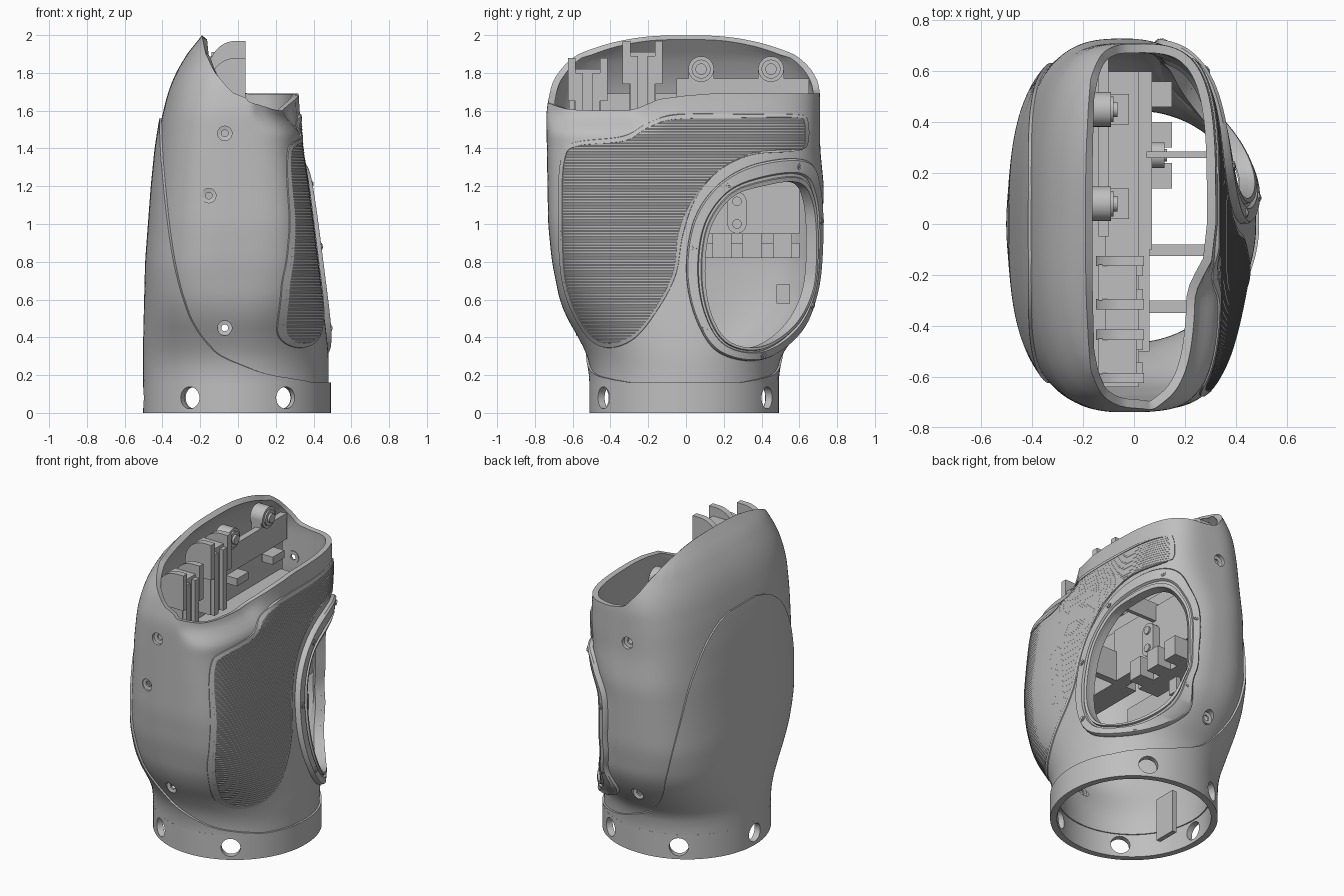
import bpy, bmesh, math
from mathutils import Vector, Matrix

if "Cube" in bpy.data.objects:
    bpy.data.objects.remove(bpy.data.objects["Cube"])

grey = bpy.data.materials.new("shell_grey")
grey.use_nodes = True
grey.diffuse_color = (0.52, 0.52, 0.52, 1)
grey.node_tree.nodes["Principled BSDF"].inputs["Base Color"].default_value = grey.diffuse_color


# --- small helpers
def table(v, pts):
    for (a, p), (b, q) in zip(pts, pts[1:]):
        if v <= b:
            return p + (q - p) * max(0, (v - a) / (b - a))
    return pts[-1][1]


def smooth(v):
    v = min(1, max(0, v))
    return v * v * (3 - 2 * v)


def loop_curve(pts, k=10):
    out, n = [], len(pts)
    for i in range(n):
        a, b, c, d = (Vector(pts[(i + j) % n]) for j in (-1, 0, 1, 2))
        for s in range(k):
            t = s / k
            out.append(0.5 * (2 * b + (c - a) * t + (2 * a - 5 * b + 4 * c - d) * t * t
                              + (3 * b - a - 3 * c + d) * t ** 3))
    return out


def make(name, bm, angle=35, solid=0.0, cutter=None):
    bmesh.ops.recalc_face_normals(bm, faces=bm.faces[:])
    mesh = bpy.data.meshes.new(name)
    bm.to_mesh(mesh)
    bm.free()
    ob = bpy.data.objects.new(name, mesh)
    bpy.context.collection.objects.link(ob)
    mesh.materials.append(grey)
    bpy.ops.object.select_all(action='DESELECT')
    ob.select_set(True)
    bpy.context.view_layer.objects.active = ob
    if solid:
        m = ob.modifiers.new("wall", 'SOLIDIFY')
        m.thickness, m.offset = solid, -1
        bpy.ops.object.modifier_apply(modifier="wall")
    if cutter:
        m = ob.modifiers.new("holes", 'BOOLEAN')
        m.object, m.operation, m.solver = cutter, 'DIFFERENCE', 'EXACT'
        bpy.ops.object.modifier_apply(modifier="holes")
    bpy.ops.object.shade_smooth_by_angle(angle=math.radians(angle))
    return ob


def add_grid(bm, rows, closed=False, wrap_rows=False, caps=False):
    vs = [[bm.verts.new(p) for p in r] for r in rows]
    for a, b in zip(vs, vs[1:] + (vs[:1] if wrap_rows else [])):
        for i in range(len(a) - (not closed)):
            j = (i + 1) % len(a)
            bm.faces.new((a[i], a[j], b[j], b[i]))
    if caps:
        bm.faces.new(vs[0])
        bm.faces.new(vs[-1])
    return bm


def grid(rows, **options):
    return add_grid(bmesh.new(), rows, **options)


def add_cyl(bm, centre, axis, r, depth, seg=32):
    rot = Vector((0, 0, 1)).rotation_difference(Vector(axis)).to_matrix().to_4x4()
    bmesh.ops.create_cone(bm, cap_ends=True, segments=seg, radius1=r, radius2=r, depth=depth,
                          matrix=Matrix.Translation(centre) @ rot)


def add_box(bm, x0, x1, y0, y1, z0, z1):
    size = Matrix.Diagonal((x1 - x0, y1 - y0, z1 - z0, 1))
    mid = Vector((x0 + x1, y0 + y1, z0 + z1)) / 2
    bmesh.ops.create_cube(bm, size=1, matrix=Matrix.Translation(mid) @ size)


# --- body surface: superellipse sections that vary with height
LEFT = [(0, -.49), (.4, -.49), (.8, -.48), (1.2, -.45), (1.4, -.43), (1.56, -.405), (1.7, -.37),
        (1.8, -.33), (1.9, -.27), (2, -.19)]
RIGHT = [(0, .48), (.3, .48), (.45, .465), (.8, .42), (1.2, .37), (1.4, .34), (1.7, .32)]
FRONT = [(.2, .5), (.3, .52), (.4, .57), (.5, .63), (.6, .67), (.8, .71), (1, .73), (1.6, .74),
         (1.75, .71), (1.8, .69), (1.9, .65), (1.95, .58), (2, .5)]
BACK = [(.2, .48), (.3, .5), (.4, .575), (.5, .64), (.6, .685), (.8, .715), (1.2, .73), (1.4, .71),
        (1.7, .71), (1.8, .69), (1.9, .65), (1.95, .58), (2, .5)]
RIM = [(-.19, 2), (-.17, 1.9), (-.12, 1.8), (-.05, 1.72), (.05, 1.65), (.2, 1.605), (.35, 1.59)]


def soft(z, tab, w=.02):
    return sum(table(z + d * w, tab) for d in range(-2, 3)) / 5 if z < 1.85 else table(z, tab)


def section(z, back):
    a, b = soft(z, LEFT), soft(z, RIGHT)
    n = 2 + .8 * smooth((z - .2) / .6)
    right = 2.1 + 1.7 * smooth((z - 1.05) / .5) if back else n + 1.2 * smooth((z - .4) / .7)
    return (a + b) / 2, (b - a) / 2, soft(z, BACK if back else FRONT), n, right


def dent(x, y, z):
    return .085 * smooth((z - 1.46) / .14) * smooth((-.08 - y) / .22) * smooth((x - .02) / .2)


def body(t, z, off=0.0):
    c, s = math.cos(t), math.sin(t)
    cx, rx, ry, nl, nr = section(z, s > 0)
    n = nr if c > 0 else nl
    x = cx + math.copysign(abs(c) ** (2 / n), c) * (rx + off)
    y = math.copysign(abs(s) ** (2 / n), s) * (ry + off)
    return Vector((x - dent(x, y, z), y, z))


def side_x(y, z):
    cx, rx, ry, _, n = section(z, y > 0)
    x = cx + rx * (1 - min(.995, abs(y) / ry) ** n) ** (1 / n)
    return x - dent(x, y, z)


def side(y, z, off=0.0):
    slope = (side_x(y + .004, z) - side_x(y - .004, z)) / .008
    return Vector((side_x(y, z), y, z)) + Vector((1, -slope, 0)).normalized() * off


def rim_height(t):
    z = 2.0
    while z > 1.5:
        p = body(t, z)
        if z <= max(table(p.x, RIM), 1.6 + .09 * smooth((p.y + .32) / .28)) + 1e-4:
            break
        z -= .002
    return z


# --- cutters: window, screw holes, wiring holes in the base
WINDOW = loop_curve([(.1, .75), (.13, .98), (.24, 1.14), (.4, 1.2), (.58, 1.22), (.65, 1.12), (.67, .9),
                     (.65, .65), (.55, .46), (.38, .35), (.22, .38), (.13, .53)])
FLANGE = loop_curve([(0, .75), (.04, 1.02), (.17, 1.21), (.37, 1.32), (.62, 1.34), (.69, 1.2), (.7, .9),
                     (.67, .63), (.58, .42), (.39, .28), (.17, .32), (.05, .5)])
cut = grid([[(x, p.x, p.y) for p in WINDOW] for x in (0, .9)], closed=True, caps=True)
SCREWS = [(-.07, 1.48, -.735), (-.155, 1.15, -.73), (-.07, .45, -.6), (-.07, 1.48, .705), (-.07, .45, .61)]
for x, z, y in SCREWS:
    add_cyl(cut, (x, y, z), (0, 1, 0), .038, .25)
for a in range(60, 301, 60):
    v = Vector((math.cos(math.radians(a)), math.sin(math.radians(a)), 0))
    add_cyl(cut, v * .49 + Vector((0, 0, .08)), v, .058, .2)
cutter = make("hole_cutter", cut)
cutter.hide_render = True

# --- main shell, open at the slanted top
N = 160
ring = [2 * math.pi * i / N for i in range(N)]
tops = [rim_height(t) for t in ring]
tops = [(tops[i - 1] + tops[i] + tops[(i + 1) % N]) / 3 for i in range(N)]
M = 60
make("main_shell", grid([[body(t, .15 + (h - .15) * k / M) for t, h in zip(ring, tops)]
                         for k in range(M + 1)], closed=True), 40, .035, cutter)
make("base_ring", grid([[body(t, z, .012) for t in ring] for z in (0, .08, .16)], closed=True), 40, .04, cutter)

# --- cover plate on the outer side, bounded by a sweeping seam
SEAM = [(.16, .47), (.175, .3), (.2, .15), (.3, -.1), (.4, -.19), (.5, -.25), (.65, -.3), (.8, -.335),
        (1, -.365), (1.2, -.385), (1.4, -.402), (1.56, -.404)]
rows = []
for k in range(81):
    z = .155 + 1.405 * (k / 80) ** 1.6
    cx, rx, _, n, _ = section(z, False)
    u = max(-1, min(.997, (cx - soft(z, SEAM, .012 + .03 * smooth(z - .25))) / rx))
    half = math.acos(math.copysign(abs(u) ** (n / 2), u))
    rows.append([body(math.pi + half * j / 32, z, .012) for j in range(-32, 33)])
make("side_cover", grid(rows), 40, .022, cutter)

# --- flange and lip around the window
rows = []
for f, off in ((1, -.02), (.98, .02), (.9, .032), (.4, .03), (.34, .015), (.22, .015), (.18, .03), (0, .025), (0, -.04)):
    rows.append([side(*(w.lerp(o, f)), off) for w, o in zip(WINDOW, FLANGE)])
make("window_flange", grid(rows, closed=True, wrap_rows=True), 35)
bm = bmesh.new()
for i in range(5, 120, 17):
    y, z = WINDOW[i].lerp(FLANGE[i], .66)
    e = .01
    nrm = (side(y + e, z) - side(y - e, z)).cross(side(y, z + e) - side(y, z - e)).normalized()
    for r, d in ((.018, .012), (.01, .02)):
        add_cyl(bm, side(y, z, .03), nrm, r, d, 16)
make("flange_screws", bm)

# --- sunken washers in the screw holes
for i, (x, z, y) in enumerate(SCREWS):
    d = math.copysign(1, y)
    rows = [[(x + r * math.cos(a), y - d * sink, z + r * math.sin(a)) for a in ring[::5]]
            for r, sink in ((.04, .018), (.018, .022), (.018, .034), (.04, .034))]
    make("screw_seat_%d" % (i + 1), grid(rows, closed=True, wrap_rows=True))

# --- ribbed grip pad with a raised border
GRIP = loop_curve([(-.66, 1.1), (-.645, 1.35), (-.58, 1.42), (-.33, 1.45), (-.2, 1.52), (-.05, 1.565), (.3, 1.57),
                   (.58, 1.57), (.63, 1.54), (.63, 1.42), (.58, 1.39), (.35, 1.37), (.17, 1.28), (.04, 1.13),
                   (-.03, .95), (-.06, .75), (-.14, .58), (-.27, .41), (-.42, .36), (-.54, .45), (-.64, .7)])


def chord(z):
    ys = []
    for a, b in zip(GRIP, GRIP[1:] + GRIP[:1]):
        if (a.y - z) * (b.y - z) <= 0 and a.y != b.y:
            ys.append(a.x + (b.x - a.x) * (z - a.y) / (b.y - a.y))
    return min(ys), max(ys)


rows = []
for k in range(80):
    for dz, off in ((0, .005), (.011, .0082), (.0145, .005)):
        z = .365 + k * .015 + dz
        a, b = chord(z)
        rows.append([side(a + (b - a) * j / 30, z, off) for j in range(31)])
make("grip_ribs", grid(rows), 20)
mid = Vector((-.2, 1.0))
rows = [[side(*(p + (p - mid).normalized() * w), off) for p in GRIP]
        for w, off in ((.018, -.01), (.014, .006), (-.01, .01), (-.014, -.01))]
make("grip_border", grid(rows, closed=True, wrap_rows=True), 35)

# --- inner frame: spine, cross beams and stepped blocks
bm = bmesh.new()
for b in ((-.2, -.11, -.62, .62, 1.2, 1.69), (-.02, .07, -.1, .6, .95, 1.3), (-.14, -.1, -.05, .65, 1.6, 1.77),
          (-.12, .02, -.64, .6, 1.3, 1.42), (.05, .3, .26, .285, 1.2, 1.32), (.05, .3, -.125, -.08, .95, 1.15),
          (.05, .24, -.35, -.3, .95, 1.15), (-.1, .06, -.5, -.1, .95, 1.3), (-.1, .05, .1, .6, .82, .9),
          (-.4, -.2, -.3, .3, .82, .95)):
    add_box(bm, *b)
for y in (.14, .3, .46):
    add_box(bm, 0, .15, y, y + .1, .82, .95)
add_box(bm, .1, .13, .48, .55, .58, .68)
make("inner_frame", bm)

# --- bracket with two pivot holes behind the window
bm = bmesh.new()
add_box(bm, .07, .12, .22, .32, 1.0, 1.12)
for z in (1.0, 1.12):
    add_cyl(bm, (.095, .27, z), (1, 0, 0), .05, .05)
    add_cyl(bm, (.12, .27, z), (1, 0, 0), .025, .02, 20)
make("pivot_bracket", bm)

# --- two knuckle clevises with rounded outer edges, and two pivot bosses
for i, (y, z) in enumerate(((-.52, 1.6), (-.23, 1.69))):
    bm = bmesh.new()
    arc = [math.radians(90 + 10 * k) for k in range(10)]
    edge = [(-.01 + .14 * math.cos(a), z + .14 + .14 * math.sin(a)) for a in arc]
    edge += [(-.15, z + .05), (.04, z + .05), (.04, z + .28)]
    for s in (-1, 1):
        a, b = y + s * .085 - .02, y + s * .085 + .02
        add_grid(bm, [[(px, py, pz) for px, pz in edge] for py in (a, b)], closed=True, caps=True)
        add_box(bm, .0, .035, y + s * .045 - .02, y + s * .045 + .02, z - .2, z + .2)
    add_box(bm, -.14, .01, y - .07, y + .07, z - .2, z + .22)
    make("knuckle_%d" % (i + 1), bm)
for i, y in enumerate((.08, .45)):
    bm = bmesh.new()
    for r, x0, x1 in ((.068, -.18, -.09), (.05, -.1, -.08), (.03, -.09, -.065)):
        add_cyl(bm, ((x0 + x1) / 2, y, 1.82), (1, 0, 0), r, x1 - x0)
    add_box(bm, -.17, -.1, y - .068, y + .068, 1.6, 1.82)
    add_box(bm, -.1, -.02, y - .06, y + .06, 1.55, 1.6)
    make("pivot_boss_%d" % (i + 1), bm)

# --- strap hanging inside the base
bm = bmesh.new()
add_box(bm, -.33, -.3, -.15, 0, .02, .3)
make("base_strap", bm)
bpy.data.objects.remove(cutter)
